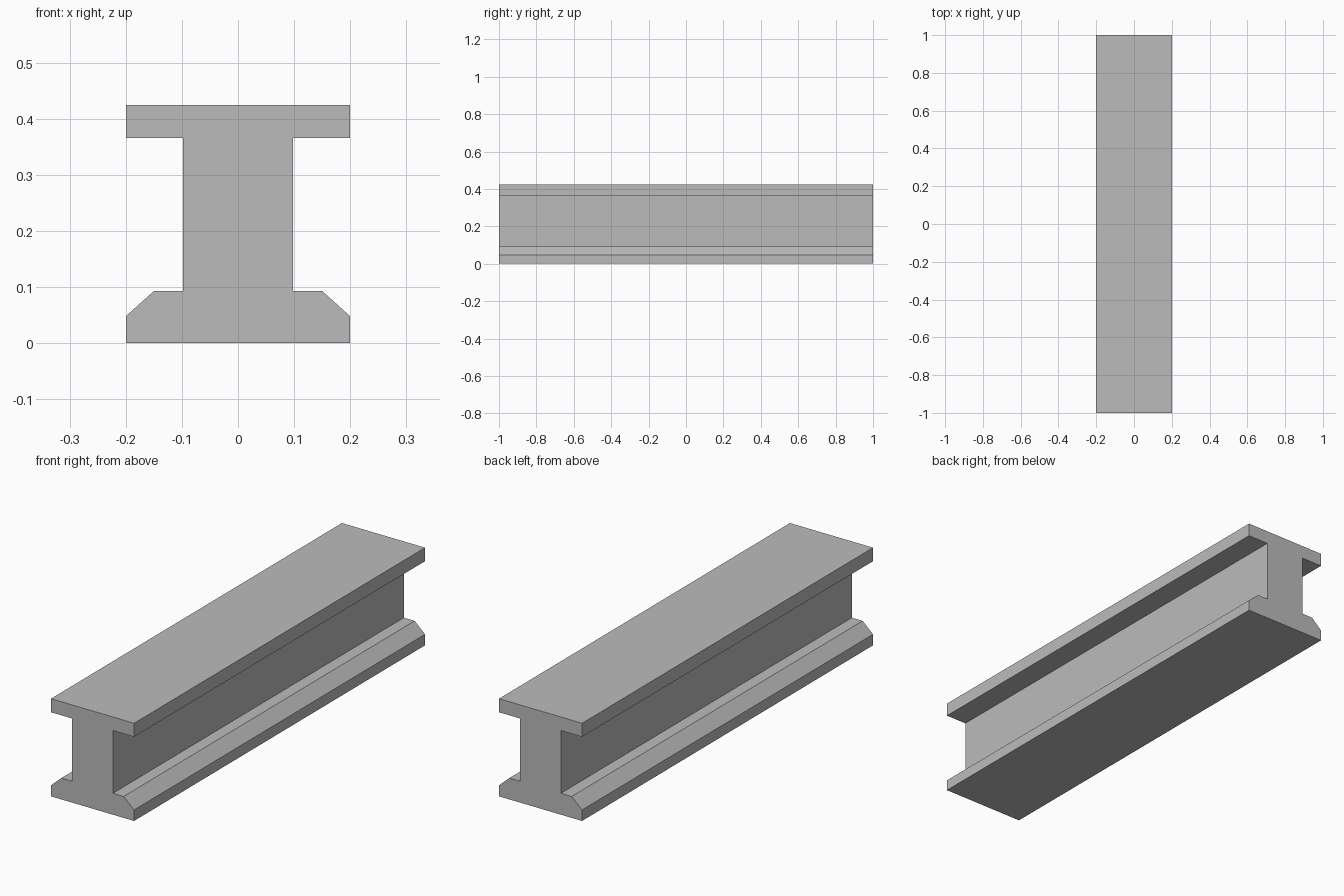
import bpy
import bmesh

if "Cube" in bpy.data.objects:
    bpy.data.objects.remove(bpy.data.objects["Cube"])

# Right half of the I-beam cross-section (x, z), bottom to top
half = [(0.2, 0.0), (0.2, 0.048), (0.15, 0.093), (0.098, 0.093),
        (0.098, 0.366), (0.2, 0.366), (0.2, 0.425)]
profile = half + [(-x, z) for x, z in reversed(half)]

# Beam: mirrored profile swept along y
bm = bmesh.new()
face = bm.faces.new([bm.verts.new((x, -1.0, z)) for x, z in profile])
sweep = bmesh.ops.extrude_face_region(bm, geom=[face], use_keep_orig=True)
moved = [v for v in sweep["geom"] if isinstance(v, bmesh.types.BMVert)]
bmesh.ops.translate(bm, verts=moved, vec=(0, 2.0, 0))
bmesh.ops.recalc_face_normals(bm, faces=bm.faces)

mesh = bpy.data.meshes.new("beam")
bm.to_mesh(mesh)
bm.free()
beam = bpy.data.objects.new("beam", mesh)
bpy.context.collection.objects.link(beam)

# Plain grey
grey = bpy.data.materials.new("grey")
grey.diffuse_color = (0.5, 0.5, 0.5, 1)
grey.use_nodes = True
grey.node_tree.nodes["Principled BSDF"].inputs["Base Color"].default_value = grey.diffuse_color
mesh.materials.append(grey)
